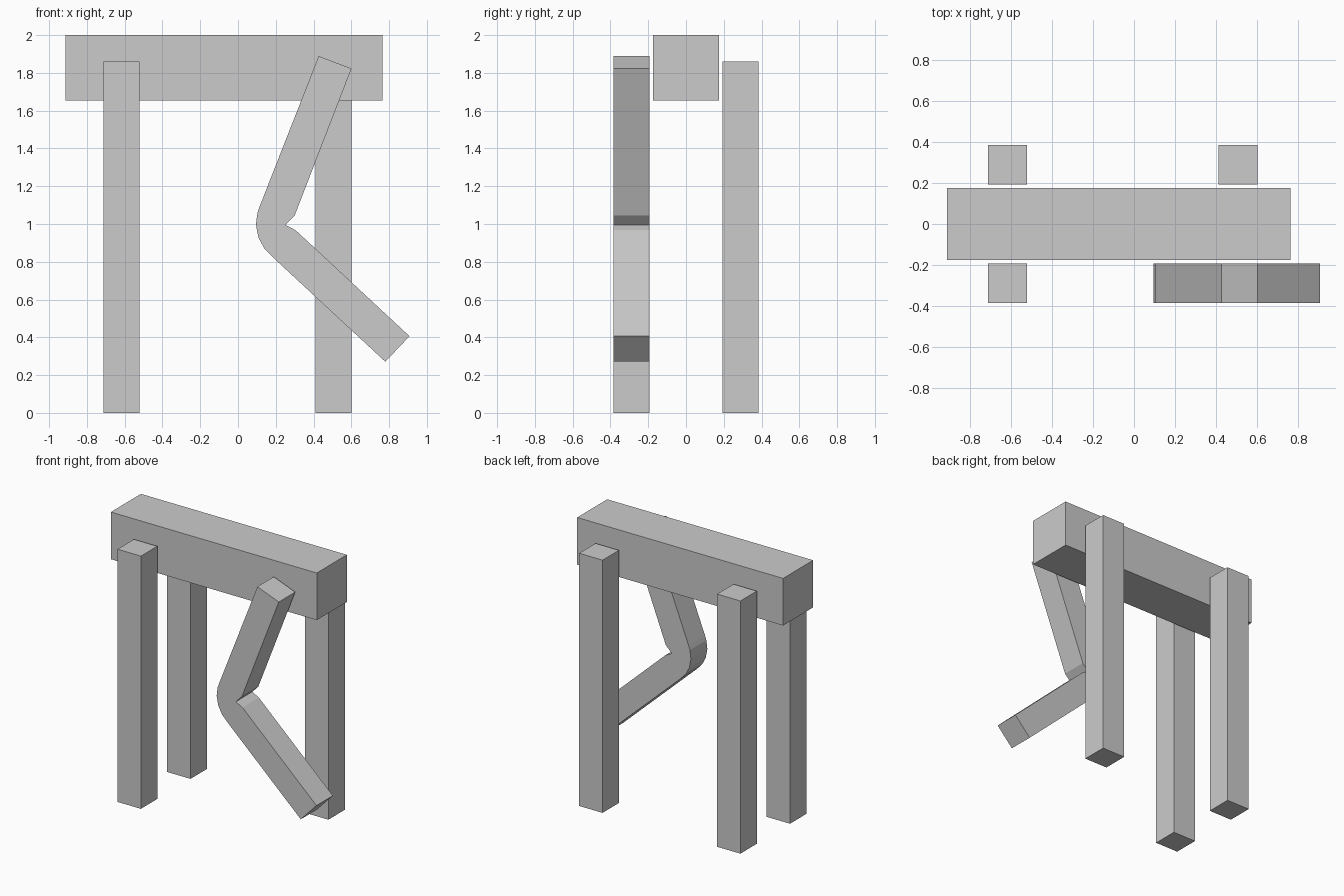
import bpy, bmesh

if "Cube" in bpy.data.objects:
    bpy.data.objects.remove(bpy.data.objects["Cube"])


def extruded(name, profile, y0, y1):
    """Solid made from an (x, z) outline swept from y0 to y1."""
    bm = bmesh.new()
    face = bm.faces.new([bm.verts.new((x, y0, z)) for x, z in profile])
    out = bmesh.ops.extrude_face_region(bm, geom=[face])
    moved = [g for g in out["geom"] if isinstance(g, bmesh.types.BMVert)]
    bmesh.ops.translate(bm, verts=moved, vec=(0, y1 - y0, 0))
    bmesh.ops.recalc_face_normals(bm, faces=bm.faces)
    mesh = bpy.data.meshes.new(name)
    bm.to_mesh(mesh)
    bm.free()
    obj = bpy.data.objects.new(name, mesh)
    bpy.context.collection.objects.link(obj)
    return obj


def box(name, x0, x1, y0, y1, z0, z1):
    return extruded(name, [(x0, z0), (x1, z0), (x1, z1), (x0, z1)], y0, y1)


LEG_IN, LEG_OUT, LEG_TOP = 0.193, 0.384, 1.86

# Body beam
box("body_beam", -0.913, 0.764, -0.175, 0.175, 1.653, 2.0)

# Straight legs
box("left_front_leg", -0.712, -0.522, -LEG_OUT, -LEG_IN, 0, LEG_TOP)
box("left_back_leg", -0.712, -0.522, LEG_IN, LEG_OUT, 0, LEG_TOP)
box("right_back_leg", 0.411, 0.601, LEG_IN, LEG_OUT, 0, LEG_TOP)

# Raised leg: thigh, rounded knee with a pinched inside, shin
bent_outline = [
    (0.427, 1.889), (0.601, 1.823),                      # hip end
    (0.300, 1.045), (0.251, 0.995), (0.305, 0.967),      # inside of knee
    (0.908, 0.406), (0.780, 0.271),                      # foot end
    (0.180, 0.828), (0.138, 0.872), (0.108, 0.929),      # outside of knee
    (0.095, 0.997), (0.103, 1.060), (0.115, 1.094),
]
extruded("bent_front_leg", bent_outline, -LEG_OUT, -LEG_IN)
